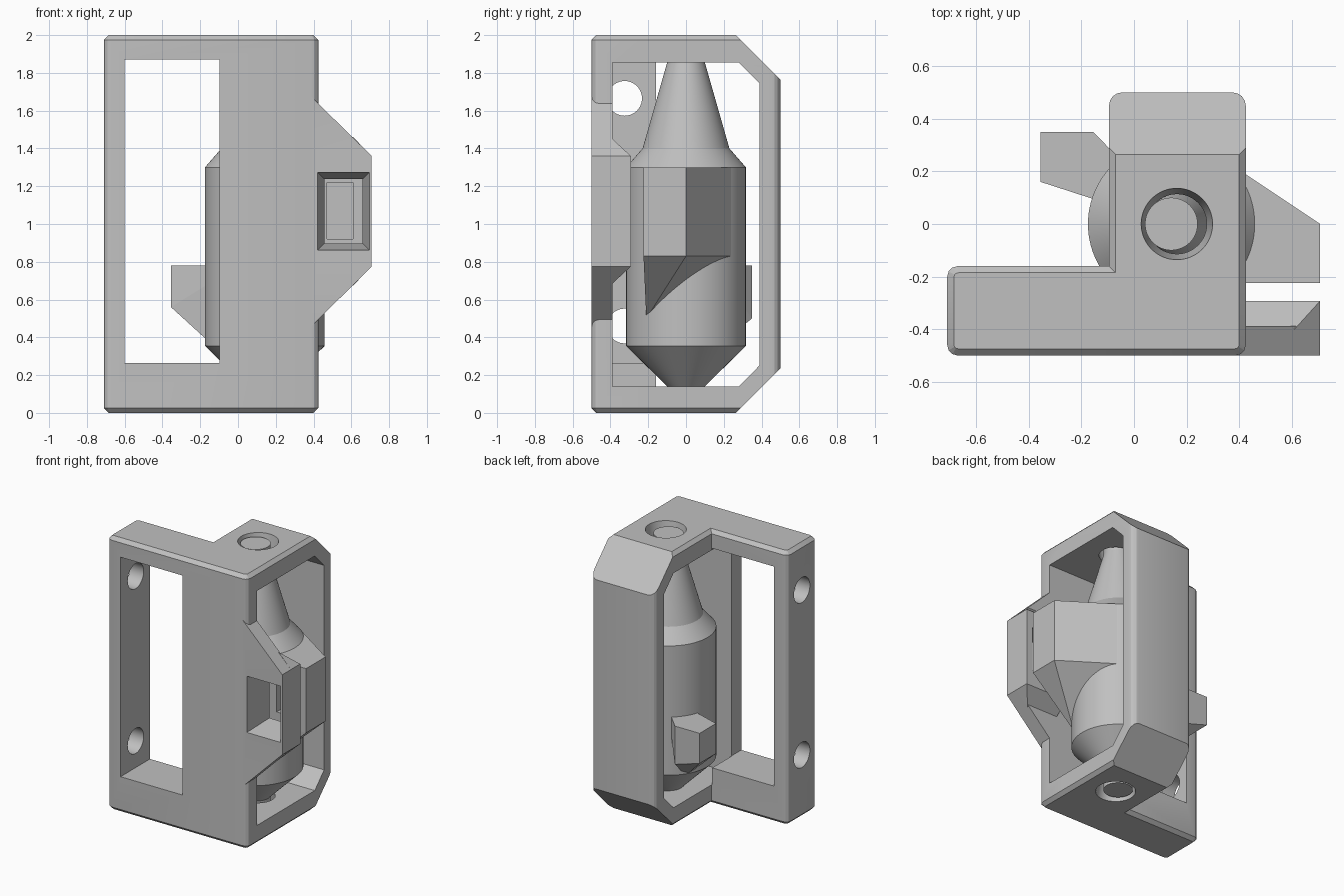
import bpy, bmesh, math
from mathutils import Vector, Matrix

cube = bpy.data.objects.get("Cube")
if cube:
    bpy.data.objects.remove(cube, do_unlink=True)

grey = bpy.data.materials.new("light_grey")
grey.use_nodes = True
GREY = (0.53, 0.53, 0.53, 1)
grey.diffuse_color = GREY
grey.node_tree.nodes["Principled BSDF"].inputs["Base Color"].default_value = GREY


def make(name, bm):
    bmesh.ops.recalc_face_normals(bm, faces=bm.faces)
    mesh = bpy.data.meshes.new(name)
    bm.to_mesh(mesh)
    bm.free()
    mesh.materials.append(grey)
    obj = bpy.data.objects.new(name, mesh)
    bpy.context.collection.objects.link(obj)
    return obj


def hull(points):
    """Convex solid around the points, with flat areas merged."""
    bm = bmesh.new()
    for p in points:
        bm.verts.new(p)
    bmesh.ops.convex_hull(bm, input=bm.verts)
    bmesh.ops.dissolve_limit(bm, angle_limit=0.01, verts=bm.verts, edges=bm.edges)
    return bm


def box(x, y, z):
    return hull([(a, b, c) for a in x for b in y for c in z])


def prism_x(profile, x0, x1):
    return hull([(x, y, z) for x in (x0, x1) for y, z in profile])


def prism_y(profile, y0, y1):
    return hull([(x, y, z) for y in (y0, y1) for x, z in profile])


def lathe(profile, x, steps=64):
    """Revolve (radius, height) points about a vertical axis."""
    bm = bmesh.new()
    pts = [(0, profile[0][1])] + profile + [(0, profile[-1][1])]
    vs = [bm.verts.new((x + r, 0, z)) for r, z in pts]
    es = [bm.edges.new(pair) for pair in zip(vs, vs[1:])]
    bmesh.ops.spin(bm, geom=vs + es, cent=(x, 0, 0), axis=(0, 0, 1),
                   angle=math.tau, steps=steps, use_duplicate=False)
    bmesh.ops.remove_doubles(bm, verts=bm.verts, dist=0.0005)
    return bm


def bevel(bm, along, test, size, segments=1):
    """Bevel edges parallel to an axis whose midpoint passes the test."""
    edges = []
    for e in bm.edges:
        a, b = (v.co for v in e.verts)
        if abs((b - a).normalized()[along]) > 0.99 and test((a + b) / 2):
            edges.append(e)
    bmesh.ops.bevel(bm, geom=edges, offset=size, segments=segments,
                    profile=0.5, affect='EDGES')


def boolean(obj, bm, operation):
    tool = make("tool", bm)
    mod = obj.modifiers.new("bool", 'BOOLEAN')
    mod.operation, mod.object, mod.solver = operation, tool, 'EXACT'
    bpy.context.view_layer.objects.active = obj
    bpy.ops.object.modifier_apply(modifier=mod.name)
    bpy.data.objects.remove(tool, do_unlink=True)


def smooth(obj, degrees=20):
    bpy.ops.object.select_all(action='DESELECT')
    obj.select_set(True)
    bpy.context.view_layer.objects.active = obj
    bpy.ops.object.shade_smooth_by_angle(angle=math.radians(degrees))


# Frame: wide front bar with softened corners
bar = box((-0.71, 0.425), (-0.5, -0.16), (0, 2))
bevel(bar, 2, lambda m: True, 0.04, 3)
bar_edges = [e for e in bar.edges if abs(e.verts[0].co.z - e.verts[1].co.z) < 1e-4]
bmesh.ops.bevel(bar, geom=bar_edges, offset=0.025, segments=1, affect='EDGES')
frame = make("frame", bar)

# Frame: deep loop with slanted rear corners
loop = prism_x([(-0.25, 0), (0.265, 0), (0.5, 0.235), (0.5, 1.765),
                (0.265, 2), (-0.25, 2)], -0.095, 0.425)
bevel(loop, 2, lambda m: m.y > 0.4, 0.05, 4)
bevel(loop, 1, lambda m: True, 0.025)
boolean(frame, loop, 'UNION')

# Frame: flared cheek and the raised boss behind it
boolean(frame, prism_y([(0.3, 1.76), (0.708, 1.36), (0.708, 0.775), (0.3, 0.37)],
                       -0.4998, -0.388), 'UNION')

# Frame: chamber, front window
boolean(frame, prism_x([(-0.388, 0.14), (0.28, 0.14), (0.388, 0.25), (0.388, 1.745),
                        (0.28, 1.855), (-0.388, 1.855)], -0.1, 0.8), 'DIFFERENCE')
boolean(frame, box((-0.6, -0.097), (-0.7, 0), (0.265, 1.87)), 'DIFFERENCE')

boss = [(0.36, -0.4, 1.46), (0.61, -0.4, 1.46), (0.708, -0.4, 1.36), (0.36, -0.292, 1.36),
        (0.708, -0.292, 1.36)]
boss += [(x, y, 2.135 - z) for x, y, z in boss]
boolean(frame, hull(boss), 'UNION')

# Frame: tapered square socket through the boss
socket = [(x, -0.51, z) for x in (0.42, 0.697) for z in (0.86, 1.275)]
socket += [(x, -0.28, z) for x in (0.46, 0.657) for z in (0.9, 1.235)]
boolean(frame, hull(socket), 'DIFFERENCE')

# Frame: screw holes in the side post
for z in (0.46, 1.665):
    hole = bmesh.new()
    bmesh.ops.create_cone(hole, cap_ends=True, segments=40, radius1=0.092, radius2=0.092,
                          depth=0.3, matrix=Matrix.Translation((-0.66, -0.325, z))
                          @ Matrix.Rotation(math.pi / 2, 4, 'Y'))
    boolean(frame, hole, 'DIFFERENCE')

# Frame: conical pivot seats, top and bottom
for inner, outer in ((1.8, 2.001), (0.19, -0.001)):
    seat = [(0.105, inner), (0.136, outer)]
    boolean(frame, lathe(seat if inner > 1 else seat[::-1], 0.163), 'DIFFERENCE')
smooth(frame)

# Pivoting barrel
barrel = make("barrel", lathe([(0.1, 0.02), (0.1, 0.14), (0.317, 0.355), (0.317, 1.3),
                               (0.23, 1.4), (0.1, 1.855), (0.1, 1.98)], 0.142, 96))
smooth(barrel, 15)

# Side lever on the barrel, with its underside tapering to a point
plan = [(0.708, -0.225), (0.708, 0), (0.315, 0.262), (0.142, 0.1), (0.142, -0.225)]
lever = make("side_lever", hull([(x, y, z) for x, y in plan for z in (0.83, 1.3)]
                                + [(0.36, -0.21, 0.5)]))
boolean(lever, box((0.47, 0.61), (-0.4, -0.13), (0.92, 1.22)), 'DIFFERENCE')

# Rear tab on the barrel
tab_plan = [(-0.355, 0.16), (-0.355, 0.35), (-0.155, 0.35), (0.05, 0.14), (0.0, 0.045)]
tab = [(x, y, 0.78) for x, y in tab_plan]
tab += [(-0.355, 0.16, 0.56), (-0.355, 0.35, 0.56), (-0.155, 0.35, 0.5), (-0.07, 0.1, 0.3)]
make("rear_tab", hull(tab))
